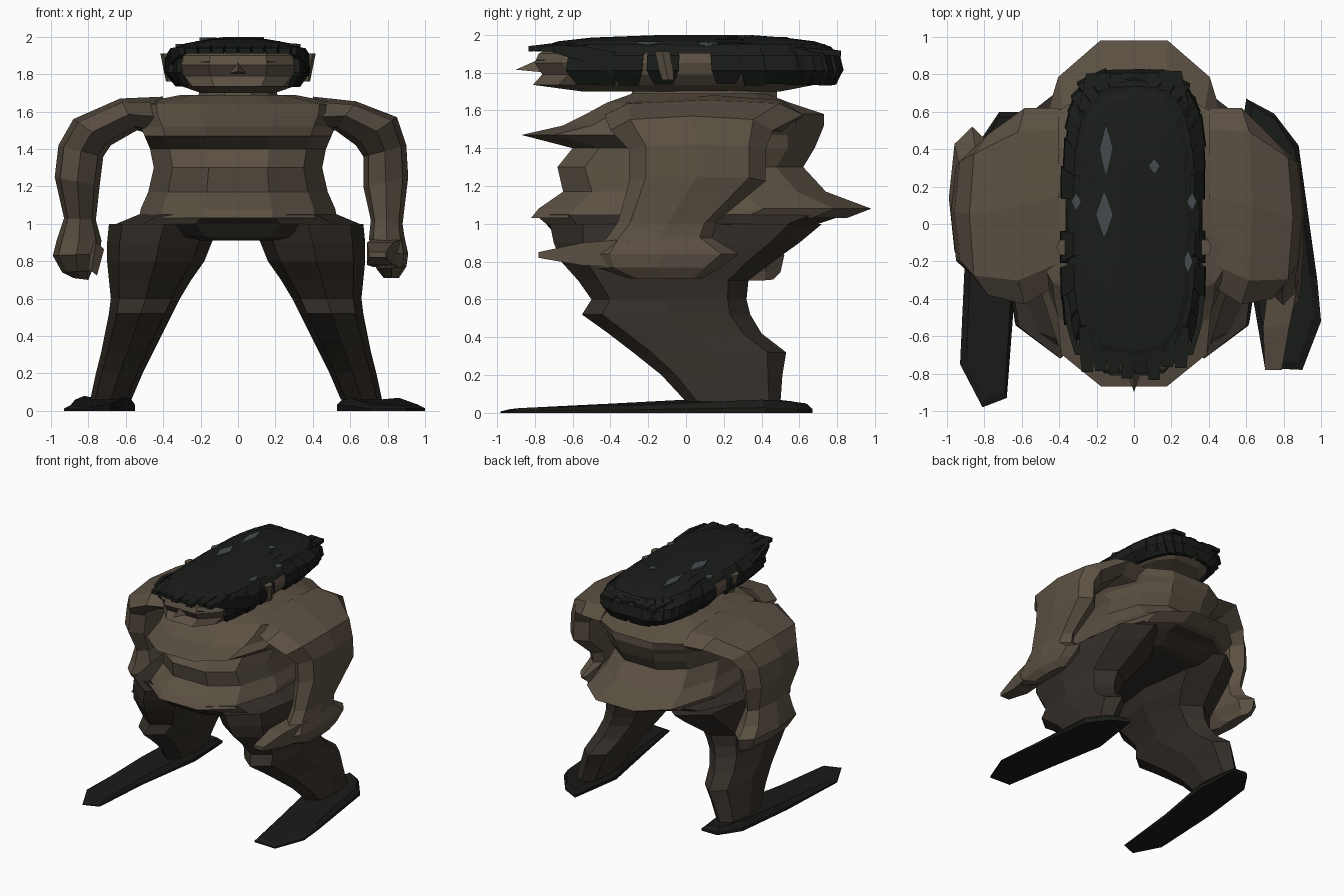
import bpy, bmesh, math, random
from mathutils import Vector

random.seed(4)


def mat(name, c):
    m = bpy.data.materials.new(name)
    m.diffuse_color = (*c, 1)
    return m


SKIN = mat("brown", (0.105, 0.081, 0.056))
PANTS = mat("dark_brown", (0.034, 0.027, 0.021))
HAIR = mat("black_hair", (0.010, 0.012, 0.010))
BOOT = mat("black_boot", (0.010, 0.011, 0.009))
GREY = mat("grey_patch", (0.06, 0.072, 0.078))


def loft(name, rings, material):
    """Skin a row of equal-length point rings and cap the ends."""
    bm = bmesh.new()
    vs = [[bm.verts.new(p) for p in r] for r in rings]
    n = len(vs[0])
    for a, b in zip(vs, vs[1:]):
        for i in range(n):
            bm.faces.new((a[i], a[(i + 1) % n], b[(i + 1) % n], b[i]))
    bm.faces.new(vs[0][::-1])
    bm.faces.new(vs[-1])
    bmesh.ops.recalc_face_normals(bm, faces=bm.faces)
    me = bpy.data.meshes.new(name)
    bm.to_mesh(me)
    bm.free()
    me.materials.append(material)
    ob = bpy.data.objects.new(name, me)
    bpy.context.collection.objects.link(ob)
    return ob


def ring(x0, z0, x1, z1, y0, y1, n=8, e=0.8, half=0):
    """Rounded section between two points in x/z, reaching from y0 to y1."""
    pts, h = [], half * math.pi / n
    m = math.cos(h) ** e
    for k in range(n):
        a = 2 * math.pi * k / n + h
        u, v = (math.copysign(abs(t) ** e / m if abs(t) > 1e-6 else 0, t) for t in (math.cos(a), math.sin(a)))
        s = (u + 1) / 2
        pts.append((x0 + (x1 - x0) * s, (y0 + y1) / 2 + v * (y1 - y0) / 2, z0 + (z1 - z0) * s))
    return pts


def body(name, levels, material, e=0.8, n=12, half=1):
    """Symmetric stack of (z, half width, front y, back y)."""
    return loft(name, [ring(-w, z, w, z, a, b, n, e, half) for z, w, a, b in levels], material)


# torso, hips and neck
body("torso", [(1.03, .53, -.82, .85), (1.08, .52, -.78, .98), (1.17, .48, -.65, .74),
               (1.3, .45, -.68, .62), (1.4, .47, -.60, .68), (1.47, .50, -.87, .71),
               (1.52, .52, -.65, .73), (1.58, .55, -.53, .73), (1.64, .56, -.42, .55),
               (1.69, .30, -.28, .42)], SKIN)
body("hips", [(.91, .30, -.62, .52), (.93, .50, -.68, .58), (1.0, .65, -.74, .70),
              (1.05, .53, -.80, .85)], PANTS)
body("neck", [(1.66, .22, -.30, .48), (1.76, .19, -.26, .48)], SKIN)

# arms: inner x/z, outer x/z, front y, back y
right = [(.40, 1.46, .40, 1.68, -.32, .62), (.52, 1.50, .63, 1.655, -.43, .62),
         (.63, 1.42, .85, 1.57, -.40, .46), (.67, 1.36, .90, 1.42, -.30, .42),
         (.67, 1.20, .91, 1.25, -.30, .42), (.71, 1.02, .88, 1.00, -.36, .16),
         (.70, .92, .89, .93, -.42, .14), (.72, .84, .91, .84, -.50, .28),
         (.74, .76, .90, .77, -.46, .18), (.78, .71, .86, .71, -.30, .08)]
left = [(-.40, 1.46, -.40, 1.68, -.32, .62), (-.54, 1.50, -.63, 1.67, -.43, .62),
        (-.68, 1.42, -.88, 1.56, -.38, .48), (-.72, 1.36, -.96, 1.42, -.28, .42),
        (-.74, 1.20, -.98, 1.25, -.28, .40), (-.76, 1.02, -.93, 1.03, -.18, .36),
        (-.73, .91, -.97, .91, -.20, .42), (-.74, .84, -.99, .83, -.24, .52),
        (-.78, .75, -.94, .74, -.16, .50), (-.80, .70, -.88, .71, .10, .46)]
for name, data in (("right_arm", right), ("left_arm", left)):
    loft(name, [ring(*d) for d in data], SKIN)
loft("right_fingers", [[(x0, y, z0), (x1, y, z0), (x1, y, z1), (x0, y, z1)] for y, x0, x1, z0, z1 in
                       ((-.30, .72, .88, .77, .92), (-.55, .69, .83, .78, .90), (-.78, .70, .79, .82, .85))], SKIN)
loft("left_thumb", [ring(-.71, .86, -.78, .92, -.20, .10, 5),
                    ring(-.75, .72, -.80, .76, -.35, -.18, 5)], SKIN)

# legs: z, inner x, outer x, front y, back y
leg = [(1.0, .08, .67, -.72, .72), (.90, .12, .68, -.70, .60), (.80, .16, .68, -.66, .46),
       (.70, .23, .67, -.57, .33), (.60, .29, .66, -.50, .32), (.52, .33, .67, -.55, .34),
       (.42, .38, .69, -.41, .40), (.32, .43, .71, -.28, .53), (.20, .49, .74, -.13, .51),
       (.06, .55, .77, .00, .50)]
for name, s, dx in (("right_leg", 1, 0), ("left_leg", -1, .02)):
    loft(name, [ring(s * (a + dx), z, s * (b + dx), z, f, k) for z, a, b, f, k in leg], PANTS)

# boots: outline x, y, top height
boots = {"right_boot": [(.60, .67, .05), (.75, .59, .06), (.88, .42, .07), (.98, -.30, .04), (1, -.52, .035),
                        (.90, -.78, .03), (.70, -.77, .03), (.62, -.30, .055), (.53, .20, .08)],
         "left_boot": [(-.57, .60, .05), (-.72, .60, .06), (-.84, .42, .08), (-.90, -.10, .06), (-.93, -.75, .03),
                       (-.81, -.98, .02), (-.68, -.93, .025), (-.64, -.40, .05), (-.55, .20, .08)]}
for name, o in boots.items():
    cx = sum(p[0] for p in o) / len(o)
    loft(name, [[(x, y, 0) for x, y, h in o], [(x, y, h * .4) for x, y, h in o],
                [(cx + (x - cx) * .82, y * .95, h) for x, y, h in o]], BOOT)

# head, with nose, eyes and ears
body("head", [(1.70, .20, -.55, .50), (1.735, .30, -.81, .68), (1.79, .35, -.76, .76),
              (1.85, .365, -.80, .78), (1.90, .35, -.78, .76), (1.94, .28, -.70, .68)], SKIN, .65)
loft("nose", [[(-.055, -.74, 1.80), (.055, -.74, 1.80), (0, -.90, 1.815)],
              [(-.02, -.74, 1.86), (.02, -.74, 1.86), (0, -.80, 1.86)]], SKIN)
for s, side in ((1, "right"), (-1, "left")):
    loft(side + "_eye", [ring(s * .12, 1.862, s * .20, 1.862, -.795, -.70, 4),
                         ring(s * .12, 1.872, s * .20, 1.868, -.79, -.70, 4)], HAIR)
    loft(side + "_ear", [ring(s * .34, 1.76, s * .385, 1.76, -.13, -.06, 6),
                         ring(s * .34, 1.91, s * .415, 1.91, -.17, -.08, 6)], SKIN)

# hair cap
body("hair_cap", [(1.905, .365, -.74, .79), (1.935, .345, -.76, .77), (1.965, .28, -.68, .68),
                  (1.985, .17, -.50, .52), (1.998, .08, -.15, .35)], HAIR, .65, 16, 0)


def lock(name, path, widths, across, out):
    """Thin tapered strip of hair along a path."""
    a, o = Vector(across).normalized(), Vector(out).normalized() * .015
    loft(name, [[Vector(p) - a * w - o, Vector(p) + a * w - o, Vector(p) + a * w + o, Vector(p) - a * w + o]
                for p, w in zip(path, widths)], HAIR)


# hanging locks round the sides and back
count = 26
for i in range(count):
    t = math.radians(-32 + 244 * i / (count - 1))
    c, s = math.cos(t), math.sin(t)
    x, y = math.copysign(abs(c) ** .62, c), math.copysign(abs(s) ** .62, s)
    out = Vector((x ** 3 / .38, y ** 3 / .8, 0))
    j = random.uniform(-.01, .012)
    pts = [(x * .31, y * .72, 1.95), (x * (.37 + j), y * (.80 + j), 1.89),
           (x * (.375 + j), y * (.82 + j), 1.81), (x * .32, y * .78, 1.73 + abs(j))]
    lock("side_lock", pts, (.06, .085, .085, .05), (-out.y, out.x, 0), out)
# swept locks at the temples
for s in (1, -1):
    lock("temple_lock", [(s * .30, -.70, 1.925), (s * .345, -.55, 1.90), (s * .365, -.38, 1.85)],
         (.02, .04, .06), (0, 0, 1), (1, 0, 0))

# long flat locks over the crown ending in fringe and back tips
for i in range(8):
    x = -.25 + .5 * i / 7
    d = random.uniform(-.04, .04)
    h = .06 * (abs(x) / .26) ** 2
    lock("crown_lock", [(x, -.80 + d, 1.925), (x, -.62, 1.952 - h * .4), (x, -.3, 1.968 - h * .6),
                        (x, .25, 1.98 - h * .6), (x, .62, 1.95 - h * .6), (x * .9, .80 + d * .6, 1.90)],
         (.03, .045, .045, .045, .045, .03), (1, 0, 0), (0, 0, 1))

# grey gaps in the hair
for x, y, w, l, z in ((-.16, .05, .045, .13, 1.995), (-.15, .4, .035, .14, 1.988), (.11, .31, .03, .04, 1.998),
                      (.31, .12, .025, .05, 1.962), (-.31, .12, .025, .05, 1.962), (.29, -.2, .025, .06, 1.965)):
    loft("grey_patch", [[(x - w, y, z - .03), (x, y - l, z - .03), (x + w, y, z - .03), (x, y + l, z - .03)],
                        [(x - w, y, z), (x, y - l, z), (x + w, y, z), (x, y + l, z)]], GREY)
